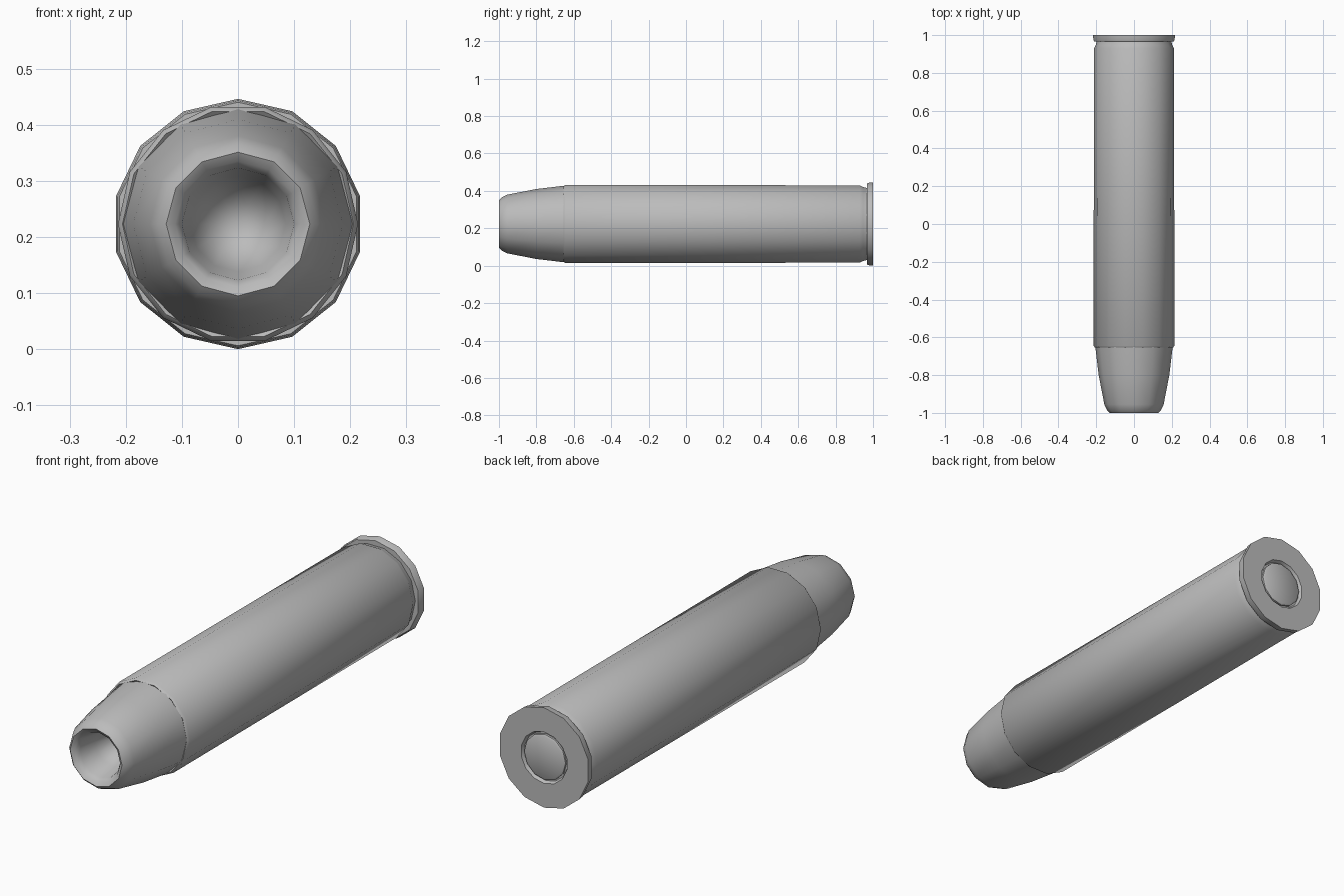
import bpy
import bmesh
from math import sin, cos, tau, radians

cube = bpy.data.objects.get("Cube")
if cube:
    bpy.data.objects.remove(cube, do_unlink=True)

AXIS_Z = 0.223  # height of the long axis

metal = bpy.data.materials.new("grey metal")
metal.use_nodes = True
colour = (0.5, 0.5, 0.5, 1)
metal.diffuse_color = colour
metal.node_tree.nodes["Principled BSDF"].inputs["Base Color"].default_value = colour


def lathe(name, profile, sides, turn=0.0):
    """Spin (y, radius) points round the y axis, listed from front to back."""
    bm = bmesh.new()
    rings = []
    for y, r in profile:
        if r == 0:
            rings.append([bm.verts.new((0, y, 0))] * sides)
        else:
            angles = [tau * (k + turn) / sides - tau / 4 for k in range(sides)]
            rings.append([bm.verts.new((r * cos(a), y, r * sin(a))) for a in angles])
    for a, b in zip(rings, rings[1:]):
        for k in range(sides):
            n = (k + 1) % sides
            corners = list(dict.fromkeys((a[k], b[k], b[n], a[n])))
            bm.faces.new(corners)
    mesh = bpy.data.meshes.new(name)
    bm.to_mesh(mesh)
    bm.free()
    mesh.materials.append(metal)
    obj = bpy.data.objects.new(name, mesh)
    obj.location.z = AXIS_Z
    bpy.context.collection.objects.link(obj)
    bpy.ops.object.select_all(action="DESELECT")
    obj.select_set(True)
    bpy.context.view_layer.objects.active = obj
    bpy.ops.object.shade_smooth_by_angle(angle=radians(42))
    return obj


# Hollow nose: cavity floor, cavity wall, rolled lip, tapered outside
lathe("hollow_nose", [
    (-0.80, 0), (-0.82, 0.05), (-0.88, 0.085), (-0.97, 0.10),
    (-0.99, 0.112), (-1.0, 0.128), (-0.985, 0.143), (-0.955, 0.157),
    (-0.80, 0.187), (-0.64, 0.206),
], 12)

# Straight tube with a turned-in mouth and a bevel into the groove
lathe("case_body", [
    (-0.645, 0.195), (-0.655, 0.206), (-0.645, 0.214),
    (0.93, 0.212), (0.947, 0.203), (0.97, 0.197),
], 14, 0.5)

# Flanged base, with a shallow channel round the central cap
lathe("base_rim", [
    (0.967, 0.19), (0.967, 0.217), (0.975, 0.22), (1.0, 0.223),
    (1.0, 0.115), (0.985, 0.108), (0.985, 0.09),
], 14)

# Central cap in the base
lathe("base_cap", [
    (0.98, 0.102), (0.994, 0.102), (0.999, 0.094), (0.999, 0),
], 12)
